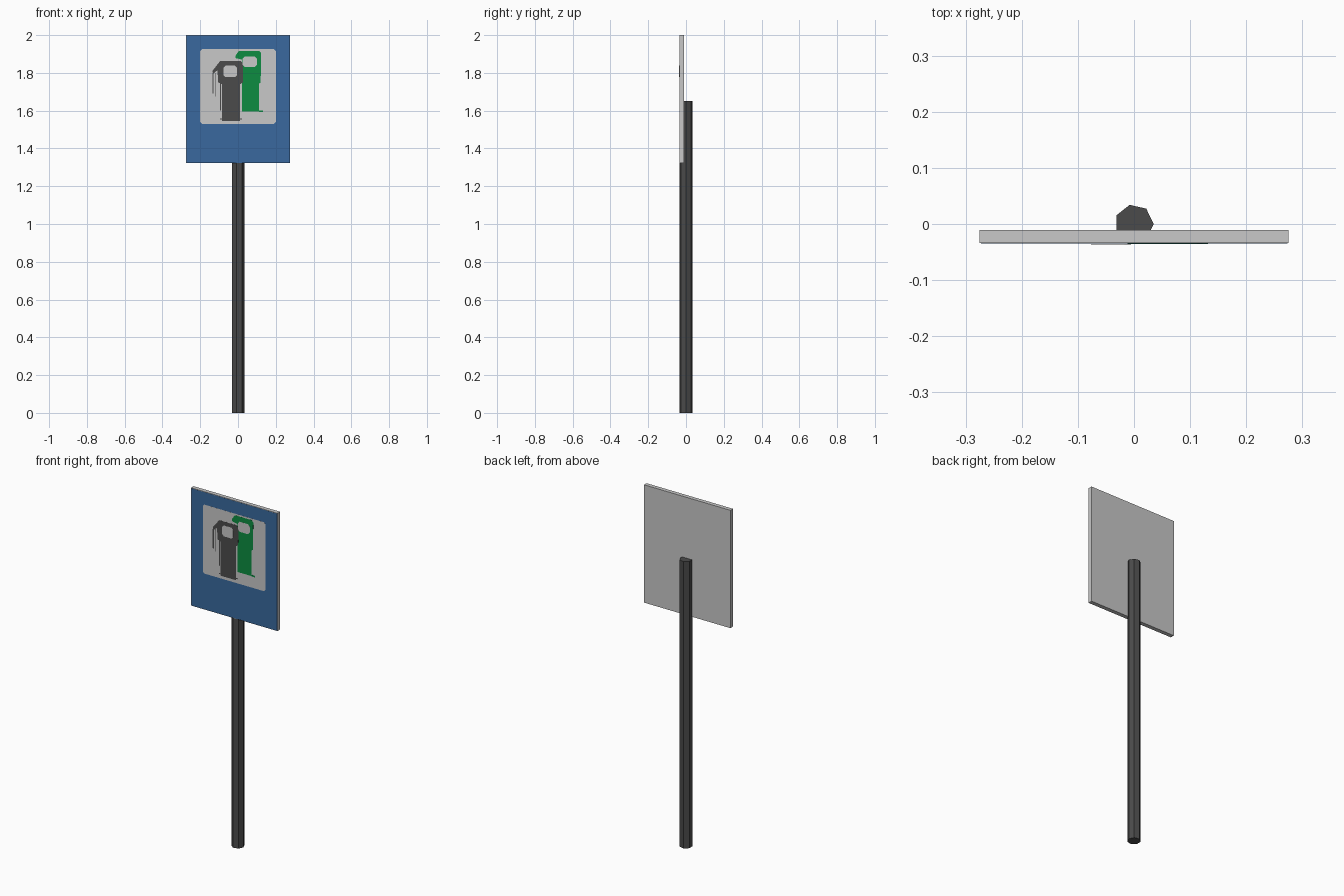
import bpy, bmesh, math

if "Cube" in bpy.data.objects:
    bpy.data.objects.remove(bpy.data.objects["Cube"])


def material(name, rgb):
    m = bpy.data.materials.new(name)
    m.diffuse_color = (*rgb, 1)
    m.use_nodes = True
    m.node_tree.nodes["Principled BSDF"].inputs["Base Color"].default_value = m.diffuse_color
    return m


LIGHT = material("light grey", (0.58, 0.58, 0.58))
DARK = material("dark grey", (0.07, 0.07, 0.07))
BLUE = material("blue", (0.041, 0.141, 0.342))
GREEN = material("green", (0.004, 0.262, 0.053))


def plate(name, outlines, front, back, mat):
    """Extrude (x, z) outlines from y=front to y=back as one object."""
    bm = bmesh.new()
    for pts in outlines:
        face = bm.faces.new([bm.verts.new((x, front, z)) for x, z in pts])
        ext = bmesh.ops.extrude_face_region(bm, geom=[face], use_keep_orig=True)
        for v in ext["geom"]:
            if isinstance(v, bmesh.types.BMVert):
                v.co.y = back
    bmesh.ops.recalc_face_normals(bm, faces=bm.faces[:])
    me = bpy.data.meshes.new(name)
    bm.to_mesh(me)
    bm.free()
    me.materials.append(mat)
    ob = bpy.data.objects.new(name, me)
    bpy.context.collection.objects.link(ob)
    return ob


def rect(x0, x1, z0, z1, c=0.0):
    """Rectangle with optional clipped corners."""
    if not c:
        return [(x0, z0), (x1, z0), (x1, z1), (x0, z1)]
    return [(x0 + c, z0), (x1 - c, z0), (x1, z0 + c), (x1, z1 - c),
            (x1 - c, z1), (x0 + c, z1), (x0, z1 - c), (x0, z0 + c)]


# seven-sided post
bpy.ops.mesh.primitive_cylinder_add(vertices=7, radius=0.035, depth=1.65,
                                    location=(0, 0, 0.825))
post = bpy.context.object
post.name = "post"
for v in post.data.vertices:
    a = round(math.atan2(v.co.y, v.co.x) / (2 * math.pi / 7) - 0.25) + 0.0
    a *= 2 * math.pi / 7
# rotate so that one corner points along +x
post.rotation_euler.z = -math.pi / 2
post.data.materials.append(DARK)

# board and its blue front
plate("sign_board", [rect(-0.275, 0.275, 1.322, 2.0)], -0.0341, -0.0105, LIGHT)
plate("blue_front", [rect(-0.273, 0.274, 1.323, 1.997)], -0.0345, -0.0340, BLUE)

# pale panel with clipped corners
plate("pale_panel", [rect(-0.2, 0.2, 1.529, 1.926, 0.01)], -0.0349, -0.0344, LIGHT)

# rear green pump: column, head with hose shoulder, small foot
plate("green_pump", [
    [(0.022, 1.595), (0.11, 1.595), (0.11, 1.74), (0.12, 1.75), (0.122, 1.905),
     (0.112, 1.917), (0.005, 1.917), (-0.012, 1.893), (-0.012, 1.878),
     (0.022, 1.87)],
    rect(0.11, 0.132, 1.593, 1.602)], -0.0353, -0.0348, GREEN)
plate("green_pump_window", [rect(0.024, 0.1, 1.83, 1.888, 0.012)],
      -0.0357, -0.0352, LIGHT)

# front grey pump: column, head, hose and thin hose strands
plate("grey_pump", [
    [(-0.085, 1.545), (0.011, 1.545), (0.011, 1.74), (0.026, 1.75),
     (0.028, 1.85), (0.016, 1.862), (-0.095, 1.862), (-0.136, 1.81),
     (-0.132, 1.795), (-0.108, 1.815), (-0.106, 1.75), (-0.085, 1.74)],
    rect(-0.136, -0.129, 1.69, 1.8),
    rect(-0.122, -0.118, 1.675, 1.8),
    rect(-0.096, -0.091, 1.6, 1.745),
    rect(-0.095, 0.02, 1.553, 1.558)], -0.0357, -0.0352, DARK)
plate("grey_pump_window", [rect(-0.077, -0.005, 1.777, 1.84, 0.012)],
      -0.0361, -0.0356, LIGHT)
